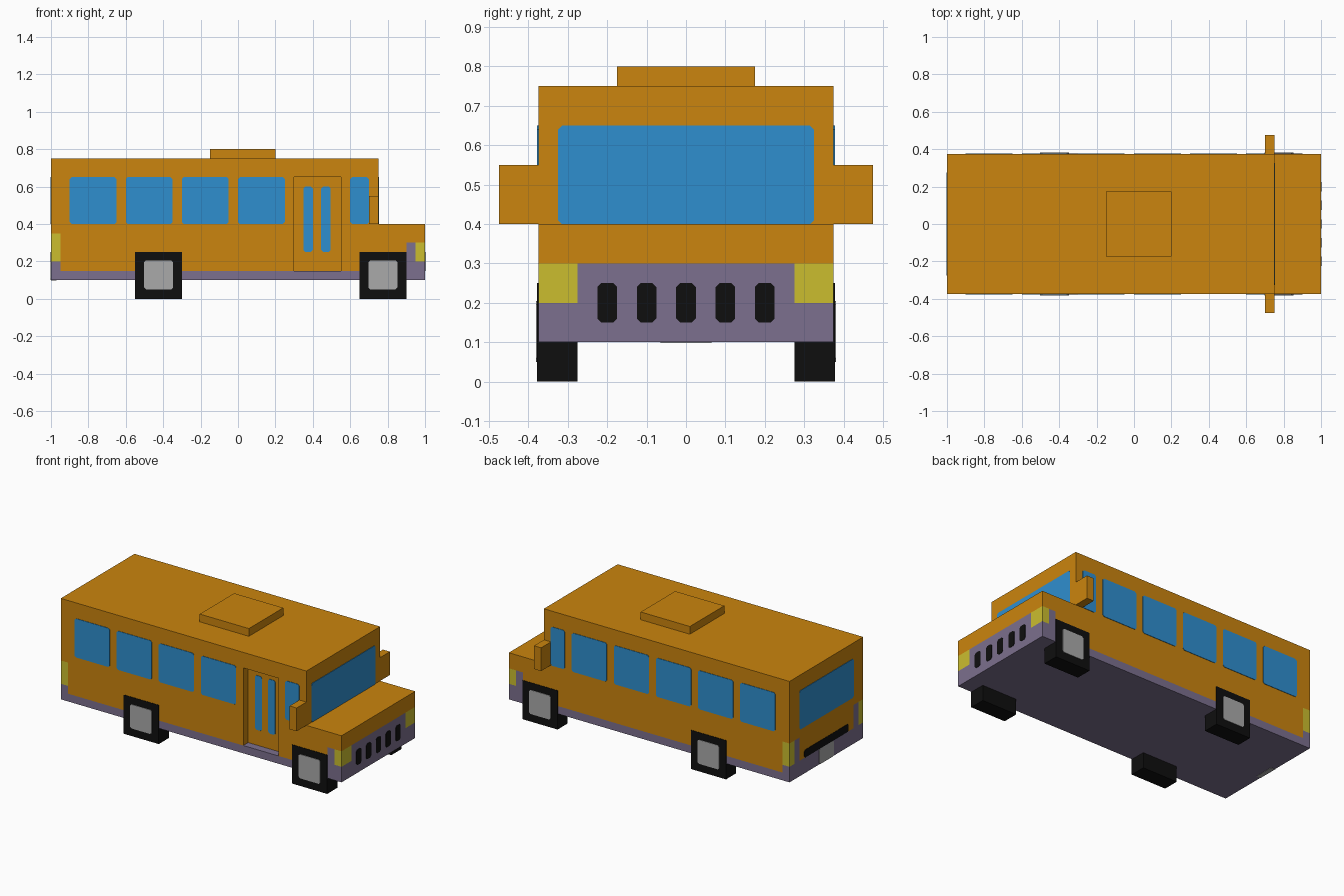
import bpy, bmesh
from mathutils import Vector

if "Cube" in bpy.data.objects:
    bpy.data.objects.remove(bpy.data.objects["Cube"])


def material(name, rgb):
    lin = [((c / 255 + 0.055) / 1.055) ** 2.4 for c in rgb]
    m = bpy.data.materials.new(name)
    m.diffuse_color = (*lin, 1)
    m.use_nodes = True
    m.node_tree.nodes["Principled BSDF"].inputs["Base Color"].default_value = m.diffuse_color
    return m


ORANGE = material("orange paint", (203, 133, 14))
BLUE = material("blue glass", (47, 143, 207))
PURPLE = material("purple trim", (124, 112, 142))
YELLOW = material("yellow lamp", (203, 190, 47))
BLACK = material("black rubber", (15, 15, 15))
GREY = material("grey metal", (170, 170, 170))


def finish(name, bm, mats):
    bmesh.ops.recalc_face_normals(bm, faces=bm.faces)
    me = bpy.data.meshes.new(name)
    bm.to_mesh(me)
    bm.free()
    for m in mats:
        me.materials.append(m)
    ob = bpy.data.objects.new(name, me)
    bpy.context.collection.objects.link(ob)
    return ob


def box(name, x, y, z, mat):
    bm = bmesh.new()
    bmesh.ops.create_cube(bm, size=1)
    for v in bm.verts:
        v.co = [a + (b - a) * (c + 0.5) for (a, b), c in zip((x, y, z), v.co)]
    return finish(name, bm, [mat])


def plate(name, axis, at, side, u, z, mat, t=0.003, c=0.01):
    """Thin corner-cut panel on the plane axis=at, facing the given side."""
    (u0, u1), (z0, z1) = u, z
    pts = [(u0 + c, z0), (u1 - c, z0), (u1, z0 + c), (u1, z1 - c),
           (u1 - c, z1), (u0 + c, z1), (u0, z1 - c), (u0, z0 + c)]
    place = (lambda p, d: (d, p[0], p[1])) if axis == 'x' else (lambda p, d: (p[0], d, p[1]))
    bm = bmesh.new()
    face = bm.faces.new([bm.verts.new(place(p, at - side * 0.002)) for p in pts])
    ext = bmesh.ops.extrude_face_region(bm, geom=[face])["geom"]
    for v in ext:
        if isinstance(v, bmesh.types.BMVert):
            v.co = v.co + Vector(place((0, 0), side * (t + 0.002)))
    return finish(name, bm, [mat])


# Body shell: cabin and hood profile extruded across the width
bm = bmesh.new()
P = [bm.verts.new((x, -0.375, z)) for x, z in
     [(-1, .1), (.75, .1), (.75, .4), (.75, .75), (-1, .75), (1, .1), (1, .4)]]
sides = [bm.faces.new([P[i] for i in ids]) for ids in ((0, 1, 2, 3, 4), (1, 5, 6, 2))]
ext = bmesh.ops.extrude_face_region(bm, geom=sides)["geom"]
for v in ext:
    if isinstance(v, bmesh.types.BMVert):
        v.co.y = 0.375
bmesh.ops.recalc_face_normals(bm, faces=bm.faces)

# Cut lines for the colour areas and the doorway
cuts = [(0, v) for v in (-.95, .3, .55, .9, .95)]
cuts += [(1, v) for v in (-.325, -.275, .275, .325)]
cuts += [(2, v) for v in (.15, .2, .3, .35, .65)]
for axis, val in cuts:
    n = Vector((0, 0, 0))
    n[axis] = 1
    bmesh.ops.bisect_plane(bm, geom=bm.verts[:] + bm.edges[:] + bm.faces[:],
                           plane_co=n * val, plane_no=n)

# Recessed doorway on the front side
door = []
for f in bm.faces:
    c = f.calc_center_median()
    if c.y < -.374 and .3 < c.x < .55 and .15 < c.z < .65:
        door.append(f)
ext = bmesh.ops.extrude_face_region(bm, geom=door)["geom"]
for v in ext:
    if isinstance(v, bmesh.types.BMVert):
        v.co.y += 0.05
left = [f for f in door if f.is_valid]
if left:
    bmesh.ops.delete(bm, geom=left, context='FACES_ONLY')
bmesh.ops.recalc_face_normals(bm, faces=bm.faces)


def body_colour(c, n):
    """0 orange, 1 purple, 2 yellow"""
    x, y, z = c.x, abs(c.y), c.z
    if abs(n.z) > .5:
        return 1 if z < .2 else 0
    if z < .15:
        return 1
    if x > .999:                                   # nose
        return 0 if z > .3 else 2 if z > .2 and y > .275 else 1
    if x < -.999:                                  # tail
        if z < .2:
            return 1
        return 0 if z > .35 or y < .275 else 2 if y > .325 else 1
    if x > .9 and z < .3:                          # front corners
        return 2 if x > .95 and z > .2 else 1
    if x < -.95 and z < .35:                       # rear corners
        return 2 if z > .2 else 1
    return 0


for f in bm.faces:
    f.material_index = body_colour(f.calc_center_median(), f.normal)
finish("body", bm, [ORANGE, PURPLE, YELLOW])

# Roof hatch
box("roof_hatch", (-.15, .2), (-.175, .175), (.745, .8), ORANGE)

# Side windows, mirrors and wheels on both sides
for s, label in ((-1, "front"), (1, "back")):
    starts = [-.9, -.6, -.3, 0] + ([.3] if s > 0 else [])
    spans = [(x, x + .25) for x in starts] + [(.6, .7)]
    for i, u in enumerate(spans):
        plate(f"{label}_side_window_{i + 1}", 'y', s * .375, s, u, (.4, .65), BLUE)
    box(f"{label}_side_mirror", (.7, .75), sorted((s * .37, s * .475)), (.4, .55), ORANGE)
    for x, end in ((-.425, "rear"), (.775, "fore")):
        box(f"{label}_side_{end}_wheel", (x - .125, x + .125),
            sorted((s * .275, s * .378)), (0, .25), BLACK)
        plate(f"{label}_side_{end}_hub", 'y', s * .378, s,
              (x - .077, x + .077), (.05, .205), GREY)

# Door windows
for i, x in enumerate((.35, .445)):
    plate(f"door_window_{i + 1}", 'y', -.325, -1, (x, x + .05), (.25, .6), BLUE)

# Windscreen and grille slots
plate("windscreen", 'x', .75, 1, (-.325, .325), (.4, .65), BLUE)
for i in range(5):
    y = -.2 + i * .1
    plate(f"grille_slot_{i + 1}", 'x', 1, 1, (y - .025, y + .025), (.15, .25), BLACK, .002)

# Rear window, rear vent bar and plate
plate("rear_window", 'x', -1, -1, (-.275, .275), (.4, .65), BLUE)
plate("rear_bar", 'x', -1, -1, (-.225, .225), (.2, .25), BLACK, .002)
plate("rear_plate", 'x', -1, -1, (-.075, .075), (.1, .2), GREY, .002)
box("rear_plate_lip", (-1, -.97), (-.065, .065), (.098, .102), GREY)
